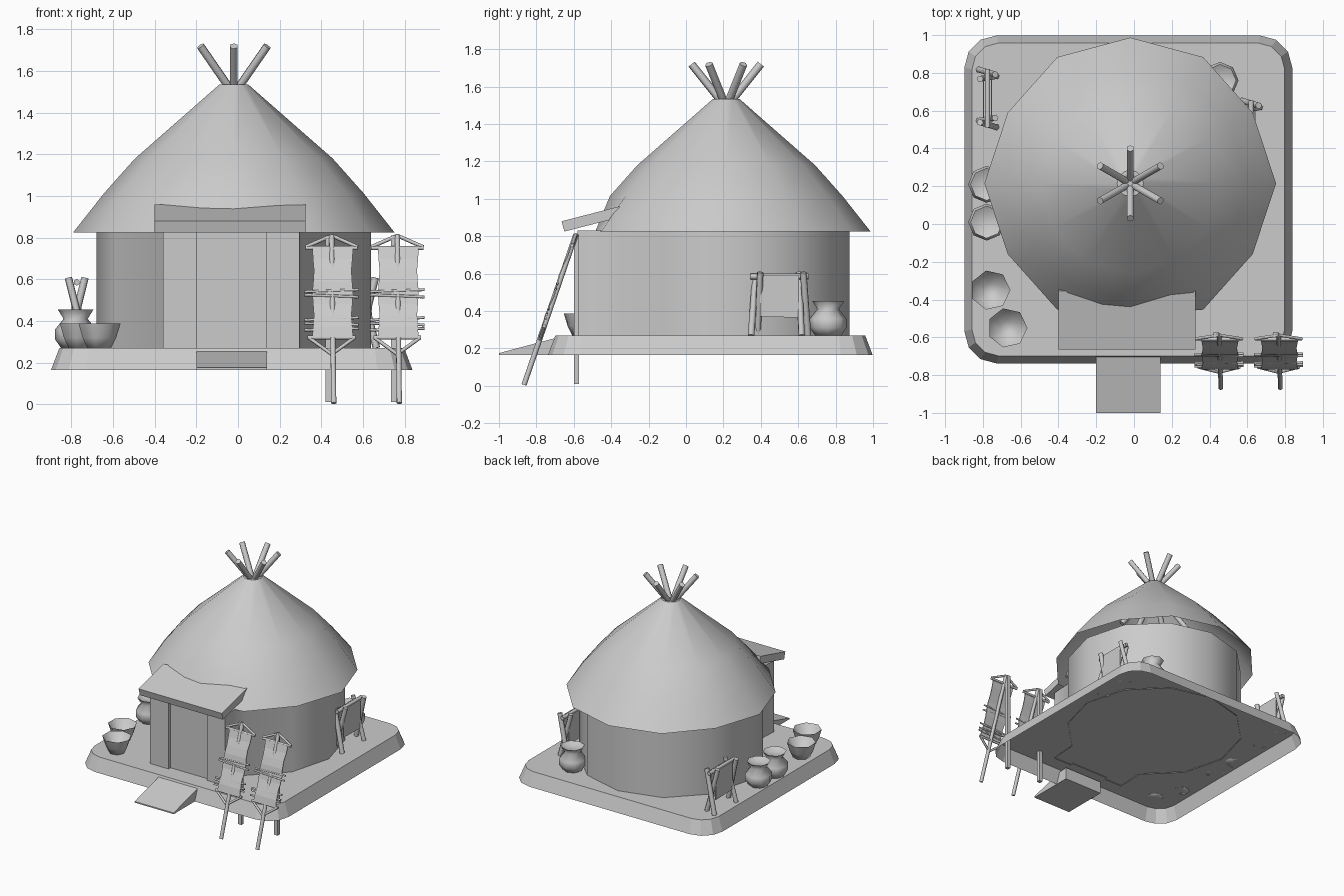
import bpy, bmesh, math
from mathutils import Vector

cube = bpy.data.objects.get("Cube")
if cube:
    bpy.data.objects.remove(cube)

grey = bpy.data.materials.new("plain_grey")
grey.use_nodes = True
grey.diffuse_color = (0.6, 0.6, 0.6, 1)
grey.node_tree.nodes["Principled BSDF"].inputs["Base Color"].default_value = (0.6, 0.6, 0.6, 1)

CX, CY = -0.02, 0.215      # hut centre
GROUND, EAVE = 0.27, 0.825


def finish(name, bm, angle=0):
    bmesh.ops.recalc_face_normals(bm, faces=bm.faces)
    mesh = bpy.data.meshes.new(name)
    bm.to_mesh(mesh)
    bm.free()
    mesh.materials.append(grey)
    ob = bpy.data.objects.new(name, mesh)
    bpy.context.collection.objects.link(ob)
    if angle:
        bpy.ops.object.select_all(action='DESELECT')
        ob.select_set(True)
        bpy.context.view_layer.objects.active = ob
        bpy.ops.object.shade_smooth_by_angle(angle=math.radians(angle))
    return ob


def loft(name, rings, caps=(True, True), angle=0):
    """Skin a stack of closed point rings."""
    bm = bmesh.new()
    rows = [[bm.verts.new(p) for p in ring] for ring in rings]
    n = len(rows[0])
    for a, b in zip(rows, rows[1:]):
        for i in range(n):
            j = (i + 1) % n
            bm.faces.new((a[i], a[j], b[j], b[i]))
    for row, cap in zip((rows[0], rows[-1]), caps):
        if cap:
            bm.faces.new(row)
    return finish(name, bm, angle)


def circle(x, y, z, r, n):
    return [(x + r * math.cos(math.tau * i / n),
             y + r * math.sin(math.tau * i / n), z) for i in range(n)]


def lathe(name, x, y, profile, n, caps=(True, True), angle=85):
    return loft(name, [circle(x, y, z, r, n) for r, z in profile], caps, angle)


def stick(name, a, b, r=0.012):
    a, b = Vector(a), Vector(b)
    q = (b - a).to_track_quat('Z', 'X')
    rings = [[p + q @ Vector(c) for c in circle(0, 0, 0, r, 6)] for p in (a, b)]
    return loft(name, rings, angle=65)


def prism(name, outline, x0, x1):
    """Extrude a (y, z) outline along x."""
    return loft(name, [[(x, y, z) for y, z in outline] for x in (x0, x1)])


# Platform: rounded corners, sloping sides, hollow underneath
def rounded(half, r, z):
    pts = []
    for k in range(4):
        mid = math.pi * (0.25 + 0.5 * k)
        ox = math.copysign(half - r, math.cos(mid))
        oy = math.copysign(half - r, math.sin(mid))
        for s in range(4):
            t = math.pi * (0.5 * k + s / 6)
            pts.append((-0.03 + ox + r * math.cos(t), 0.13 + oy + r * math.sin(t), z))
    return pts


loft("platform", [rounded(0.868, 0.17, 0.165), rounded(0.828, 0.14, GROUND)], (False, True))
prism("entry_ramp", [(-1.0, 0.165), (-0.63, 0.165), (-0.63, 0.262), (-0.7, 0.255), (-1.0, 0.175)],
      -0.2, 0.14)

# Wall ring, open at the front where it runs out into the porch
wall = []
for i in range(11):
    t = math.radians(-60 + 30 * i)
    wall.append((CX + 0.66 * math.cos(t), CY + 0.66 * math.sin(t)))
wall += [(-0.36, -0.58), (-0.2, -0.58), (-0.2, -0.555),
         (0.135, -0.555), (0.135, -0.58), (0.295, -0.58)]
loft("hut_wall", [[(x, y, z) for x, y in wall] for z in (GROUND - 0.006, EAVE + 0.005)],
     (False, False), 75)

# Conical thatch shell; the front eave is tucked under the porch roof
roof = lathe("thatch_roof", CX, CY,
             [(0.772, EAVE), (0.622, 1.015), (0.475, 1.18), (0.07, 1.535)],
             12, (False, True), 40)
for v in roof.data.vertices:
    dx, dy = v.co.x - CX, v.co.y - CY
    if v.co.z < 0.9 and 0.3 < abs(dy) < 0.5:
        v.co.x, v.co.y = CX + dx * 0.97, CY + dy * 0.97
    if v.co.y < -0.5:
        v.co.y = -0.485

# Sloping slab over the porch
prism("porch_roof", [(-0.65, 0.825), (-0.665, 0.88), (-0.355, 0.96), (-0.34, 0.905)], -0.4, 0.325)

# Rafters crossing at the top
for i in range(6):
    t = math.radians(30 + 60 * i)
    c, s = math.cos(t), math.sin(t)
    stick("rafter", (CX - 0.25 * c, CY - 0.25 * s, 1.175), (CX + 0.185 * c, CY + 0.185 * s, 1.72), 0.021)


# Pots and bowls
POT = [(0.07, GROUND), (0.098, 0.31), (0.098, 0.36), (0.058, 0.41),
       (0.086, 0.455), (0.05, 0.435)]
BOWL = [(0.06, GROUND), (0.085, 0.32), (0.106, 0.388), (0.045, 0.3)]
for x, y in ((-0.78, 0.21), (-0.78, 0.01), (0.455, 0.76)):
    lathe("clay_pot", x, y, POT, 8)
for x, y in ((-0.76, -0.35), (-0.67, -0.55)):
    lathe("clay_bowl", x, y, BOWL, 7)


# Trestle frames with a hanging hide
def hide_frame(x, y):
    for e in (-1, 1):
        for s in (-1, 1):
            stick("trestle_stick", (x - 0.045 * s, y + e * 0.135 + 0.017 * s, GROUND),
                  (x + 0.04 * s, y + e * 0.115 + 0.012 * s, 0.607), 0.018)
    stick("trestle_bar", (x, y - 0.155, 0.585), (x, y + 0.155, 0.585), 0.016)
    for s in (-1, 1):
        prism("hanging_hide", [(y - 0.105, 0.37), (y + 0.105, 0.365),
                               (y + 0.105, 0.59), (y - 0.105, 0.59)],
              x + s * 0.021 - 0.003, x + s * 0.021 + 0.003)


hide_frame(-0.775, 0.665)
hide_frame(0.62, 0.5)


# Leaning drying racks in front
def lean(x, z, out=0.0):
    return (x, -0.868 + 0.345 * z - out, z)


def drying_rack(x):
    prism("rack_post", [(-0.6, 0.01), (-0.572, 0.01), (-0.572, 0.81), (-0.6, 0.81)], x - 0.03, x)
    stick("rack_leg", lean(x + 0.01, 0.005), lean(x, 0.81), 0.014)
    for z, half in ((0.32, 0.115), (0.75, 0.125)):
        stick("rack_bar", lean(x - half, z), lean(x + half, z), 0.01)
    for s in (-1, 1):
        stick("rack_strut", lean(x, 0.24), lean(x + 0.11 * s, 0.32), 0.009)
        stick("rack_gable", lean(x, 0.81), lean(x + 0.125 * s, 0.755), 0.009)
    for z, tilt in ((0.36, 0.004), (0.385, -0.004), (0.41, 0.006), (0.52, -0.005), (0.545, 0.005)):
        stick("rack_rung", lean(x - 0.13, z - tilt, 0.008), lean(x + 0.13, z + tilt, 0.008), 0.007)
    # Cloth with a gently waving surface
    levels = [0.32 + 0.43 * i / 8 for i in range(9)]
    loft("rack_cloth", [[lean(x + 0.005 + sx * (0.094 + 0.004 * math.cos(i * 1.6)), z,
                              o + 0.005 * math.sin(i * 1.5))
                         for sx, o in ((-1, 0.005), (1, 0.005), (1, 0.012), (-1, 0.012))]
                        for i, z in enumerate(levels)])


drying_rack(0.45)
drying_rack(0.765)
